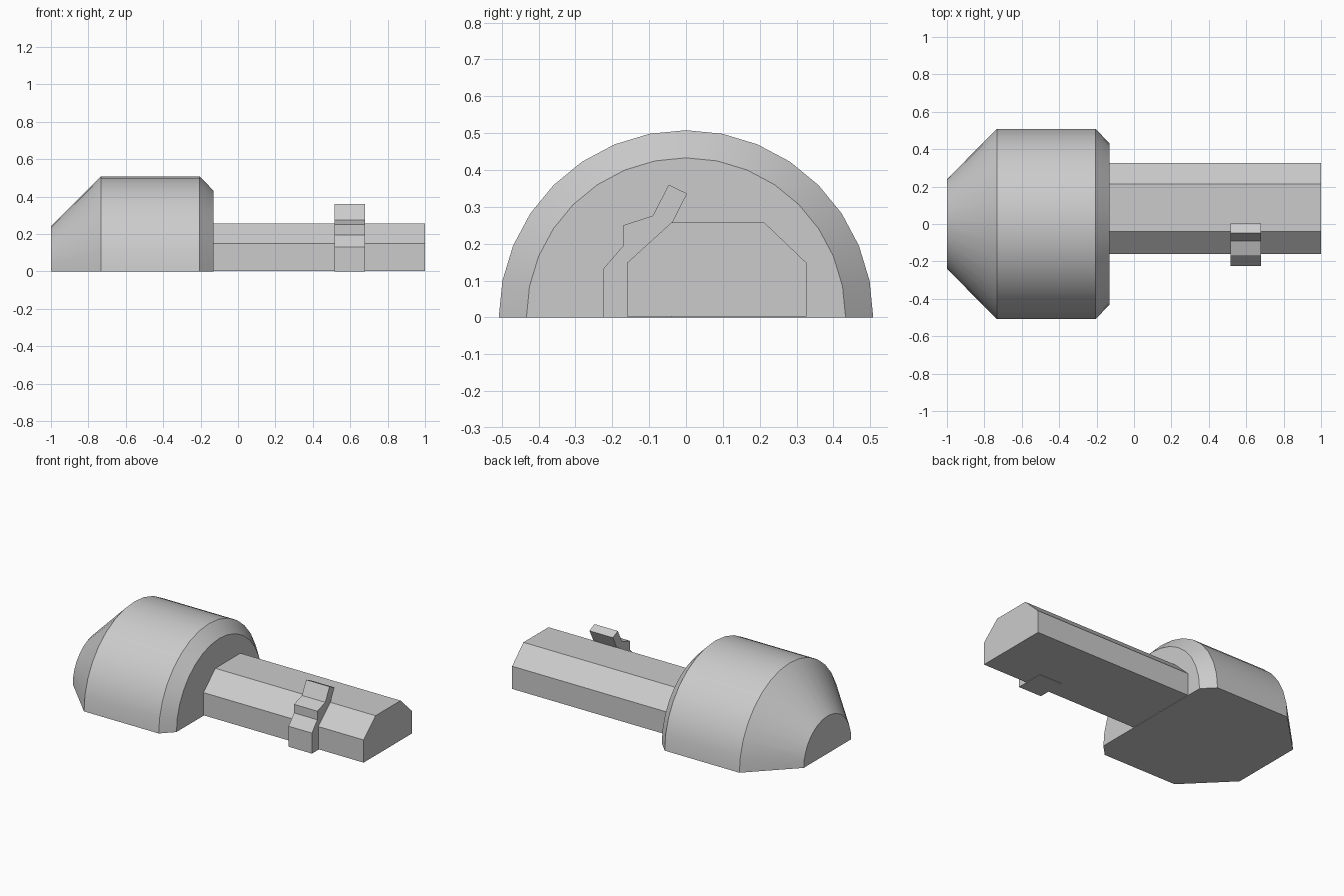
import bpy, bmesh
from math import pi, sin, cos

if "Cube" in bpy.data.objects:
    bpy.data.objects.remove(bpy.data.objects["Cube"])


def make_object(name, verts, faces):
    mesh = bpy.data.meshes.new(name)
    mesh.from_pydata(verts, [], faces)
    bm = bmesh.new()
    bm.from_mesh(mesh)
    bmesh.ops.recalc_face_normals(bm, faces=bm.faces)
    bm.to_mesh(mesh)
    bm.free()
    obj = bpy.data.objects.new(name, mesh)
    bpy.context.collection.objects.link(obj)
    return obj


def loft(name, rings):
    """Join equal closed rings along x and cap both ends."""
    n = len(rings[0])
    verts = [v for ring in rings for v in ring]
    faces = [(r * n + i, r * n + (i + 1) % n, (r + 1) * n + (i + 1) % n, (r + 1) * n + i)
             for r in range(len(rings) - 1) for i in range(n)]
    faces += [tuple(range(n)), tuple(range(len(verts) - n, len(verts)))]
    return make_object(name, verts, faces)


def prism(name, profile, x0, x1):
    return loft(name, [[(x, y, z) for y, z in profile] for x in (x0, x1)])


# Half-round head: half circles of 16 sides lofted along x
SIDES = 16
stations = [(-1.0, 0.24), (-0.733, 0.508), (-0.205, 0.508), (-0.132, 0.433)]
head = loft("half_round_head",
            [[(x, r * cos(pi * i / SIDES), r * sin(pi * i / SIDES))
              for i in range(SIDES + 1)] for x, r in stations])

# Bar with chamfered top edges
prism("chamfered_bar",
      [(-0.16, 0.003), (0.327, 0.003), (0.327, 0.148),
       (0.213, 0.257), (-0.04, 0.257), (-0.16, 0.148)], -0.132, 1.0)

# Stepped lever on the side of the bar
prism("side_lever",
      [(-0.225, 0), (-0.225, 0.131), (-0.17, 0.195), (-0.17, 0.25), (-0.09, 0.276),
       (-0.047, 0.36), (0.003, 0.336), (-0.038, 0.255), (-0.038, 0)], 0.515, 0.68)

# Smooth only the curved head
bpy.ops.object.select_all(action='DESELECT')
head.select_set(True)
bpy.context.view_layer.objects.active = head
bpy.ops.object.shade_smooth_by_angle(angle=pi / 9)
